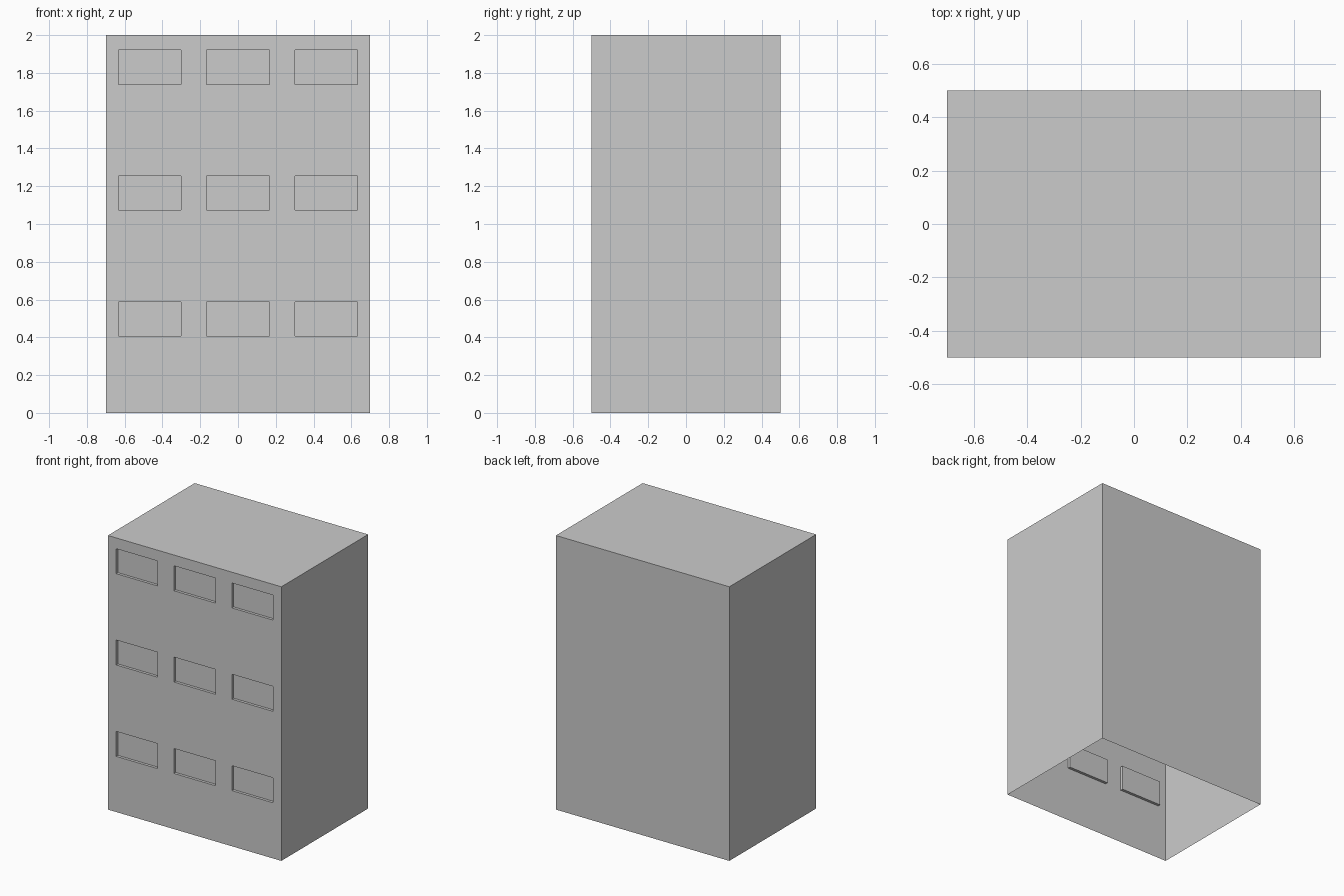
import bpy
import bmesh
from mathutils import Matrix, Vector

default = bpy.data.objects.get("Cube")
if default:
    bpy.data.objects.remove(default, do_unlink=True)

WIDTH, DEPTH, HEIGHT = 1.4, 1.0, 2.0
WIN_W, WIN_H, RECESS = 0.333, 0.182, 0.02
COLUMNS = (-0.467, 0, 0.467)
ROWS = (0.497, 1.164, 1.83)

# One flat wall colour
wall = bpy.data.materials.new("wall grey")
wall.use_nodes = True
colour = (0.6, 0.6, 0.6, 1)
wall.diffuse_color = colour
wall.node_tree.nodes["Principled BSDF"].inputs["Base Color"].default_value = colour

# Thin building shell, open underneath
bm = bmesh.new()
bmesh.ops.create_cube(bm, size=1, matrix=Matrix.Translation((0, 0, HEIGHT / 2))
                      @ Matrix.Diagonal((WIDTH, DEPTH, HEIGHT, 1)))
bm.normal_update()
bottom = [f for f in bm.faces if f.normal.z < -0.5]
bmesh.ops.delete(bm, geom=bottom, context='FACES_ONLY')


def front_faces():
    bm.normal_update()
    return [f for f in bm.faces if f.normal.y < -0.5]


def cut_front(point, normal):
    """Cut the front wall only, along one plane."""
    faces = front_faces()
    edges = {e for f in faces for e in f.edges}
    verts = {v for f in faces for v in f.verts}
    bmesh.ops.bisect_plane(bm, geom=faces + list(edges) + list(verts),
                           plane_co=point, plane_no=normal)


# Window outlines
for side in (-0.5, 0.5):
    for x in COLUMNS:
        cut_front(Vector((x + side * WIN_W, 0, 0)), Vector((1, 0, 0)))
    for z in ROWS:
        cut_front(Vector((0, 0, z + side * WIN_H)), Vector((0, 0, 1)))


# Sink the nine windows into the wall
def is_window(face):
    c = face.calc_center_median()
    return (any(abs(c.x - x) < WIN_W / 4 for x in COLUMNS)
            and any(abs(c.z - z) < WIN_H / 4 for z in ROWS))


windows = [f for f in front_faces() if is_window(f)]
bmesh.ops.inset_individual(bm, faces=windows, thickness=0, depth=-RECESS)

mesh = bpy.data.meshes.new("building_shell")
bm.to_mesh(mesh)
bm.free()
mesh.materials.append(wall)
building = bpy.data.objects.new("building_shell", mesh)
bpy.context.collection.objects.link(building)
